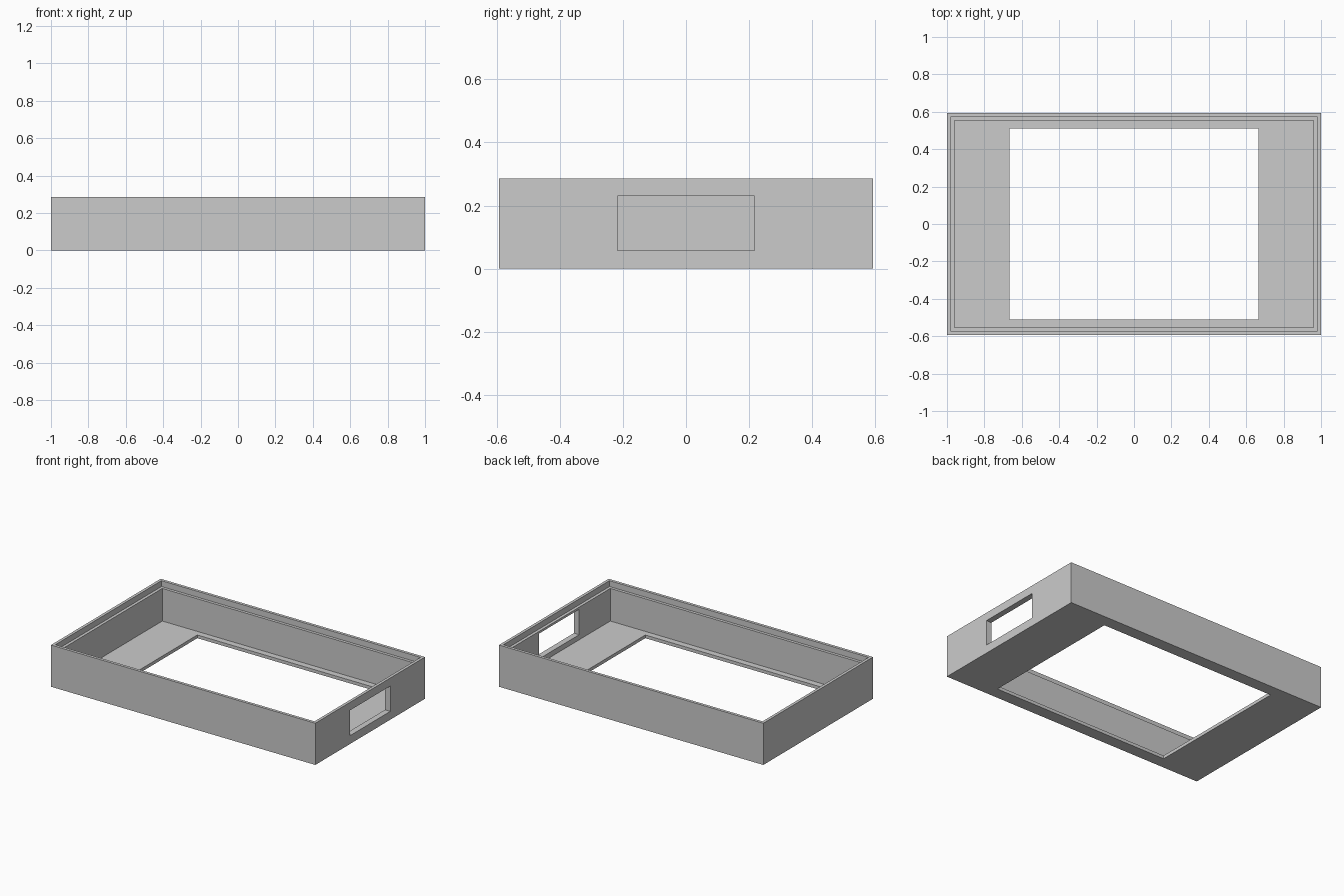
import bpy, bmesh

default_cube = bpy.data.objects.get("Cube")
if default_cube:
    bpy.data.objects.remove(default_cube, do_unlink=True)

# Overall sizes
HALF_X, HALF_Y, HEIGHT = 1.0, 0.593, 0.285
LIP, WALL, FLOOR, STEP = 0.02, 0.04, 0.022, 0.04
OPEN_X, OPEN_Y = 0.665, 0.51
PORT_HALF_Y, PORT_LOW, PORT_HIGH = 0.217, 0.057, 0.23

grey = bpy.data.materials.new("light grey")
grey.use_nodes = True
colour = (0.6, 0.6, 0.6, 1)
grey.diffuse_color = colour
grey.node_tree.nodes["Principled BSDF"].inputs["Base Color"].default_value = colour


def inset(d, z):
    return HALF_X - d, HALF_Y - d, z


def make_object(name, bm):
    bmesh.ops.recalc_face_normals(bm, faces=bm.faces)
    mesh = bpy.data.meshes.new(name)
    bm.to_mesh(mesh)
    bm.free()
    mesh.materials.append(grey)
    obj = bpy.data.objects.new(name, mesh)
    bpy.context.collection.objects.link(obj)
    return obj


# Wall section as rectangular rings: outside, rim, stepped ledge, floor, opening
section = [
    inset(0, 0), inset(0, HEIGHT),
    inset(LIP, HEIGHT), inset(LIP, HEIGHT - STEP),
    inset(WALL, HEIGHT - STEP), inset(WALL, FLOOR),
    (OPEN_X, OPEN_Y, FLOOR), (OPEN_X, OPEN_Y, 0),
]
corners = [(-1, -1), (1, -1), (1, 1), (-1, 1)]
bm = bmesh.new()
rings = [[bm.verts.new((sx * x, sy * y, z)) for sx, sy in corners]
         for x, y, z in section]
for i, ring in enumerate(rings):
    following = rings[(i + 1) % len(rings)]
    for j in range(4):
        k = (j + 1) % 4
        bm.faces.new((ring[j], ring[k], following[k], following[j]))
case = make_object("case_frame", bm)

# Rectangular port through the left wall
bm = bmesh.new()
bmesh.ops.create_cube(bm, size=1)
bmesh.ops.scale(bm, vec=(WALL * 3, PORT_HALF_Y * 2, PORT_HIGH - PORT_LOW), verts=bm.verts)
bmesh.ops.translate(bm, vec=(HALF_X - WALL / 2, 0, (PORT_LOW + PORT_HIGH) / 2), verts=bm.verts)
cutter = make_object("port_cutter", bm)
cutter.hide_render = True

cut = case.modifiers.new("port", "BOOLEAN")
cut.operation = "DIFFERENCE"
cut.solver = "EXACT"
cut.object = cutter
bpy.context.view_layer.objects.active = case
bpy.ops.object.modifier_apply(modifier=cut.name)
bpy.data.objects.remove(cutter, do_unlink=True)
